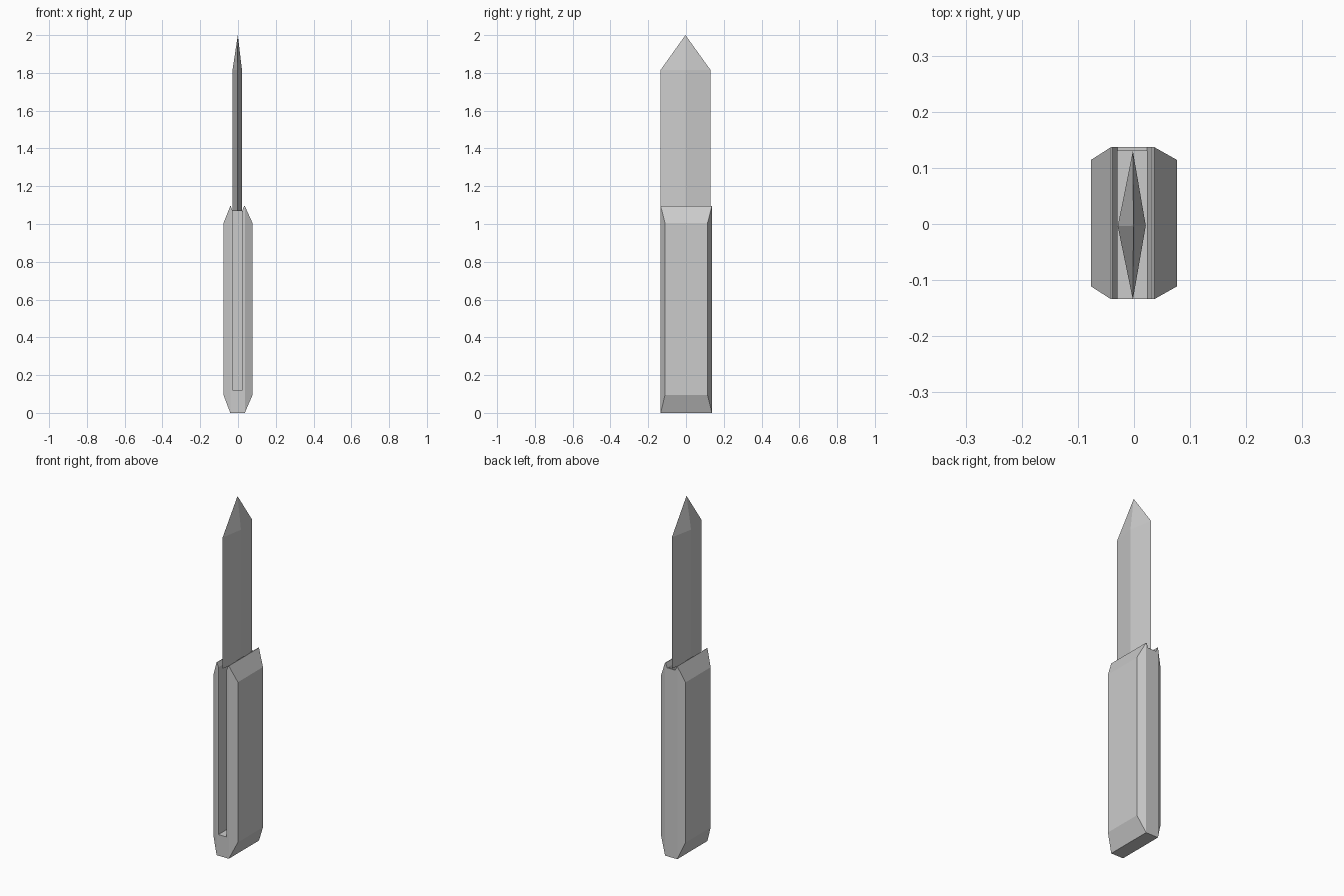
import bpy, bmesh

if "Cube" in bpy.data.objects:
    bpy.data.objects.remove(bpy.data.objects["Cube"])


def hull(name, points):
    """Convex solid around the points, with flat faces merged."""
    bm = bmesh.new()
    for p in points:
        bm.verts.new(p)
    bmesh.ops.convex_hull(bm, input=bm.verts[:])
    bmesh.ops.dissolve_limit(bm, angle_limit=0.01, verts=bm.verts[:], edges=bm.edges[:])
    bmesh.ops.recalc_face_normals(bm, faces=bm.faces[:])
    mesh = bpy.data.meshes.new(name)
    bm.to_mesh(mesh)
    bm.free()
    obj = bpy.data.objects.new(name, mesh)
    bpy.context.collection.objects.link(obj)
    return obj


def rect(x, y0, y1, z0, z1):
    return [(x, y, z) for y in (y0, y1) for z in (z0, z1)]


def cut(target, cutter):
    mod = target.modifiers.new("cut", 'BOOLEAN')
    mod.operation = 'DIFFERENCE'
    mod.solver = 'EXACT'
    mod.object = cutter
    bpy.context.view_layer.objects.active = target
    bpy.ops.object.modifier_apply(modifier=mod.name)
    bpy.data.objects.remove(cutter)


# Handle: central slab with chamfered sides
pts = []
for x, y0, y1, z0, z1 in [(-0.077, -0.111, 0.114, 0.095, 1.005),
                          (-0.041, -0.134, 0.137, 0, 1.095),
                          (0.036, -0.134, 0.137, 0, 1.095),
                          (0.077, -0.111, 0.114, 0.095, 1.005)]:
    pts += rect(x, y0, y1, z0, z1)
handle = hull("handle", pts)

# Shallow sloped groove across the top
groove = [(x, y, z) for y in (-0.3, 0.3)
          for x, z in [(-0.029, 1.07), (0.023, 1.07), (0.0336, 1.10), (-0.0402, 1.10)]]
cut(handle, hull("groove_cutter", groove))

# Deep slot, open at the front and top
cut(handle, hull("slot_cutter", rect(-0.029, -0.3, 0.13, 0.12, 1.3)
                 + rect(0.023, -0.3, 0.13, 0.12, 1.3)))

# Blade: diamond section rising to a point
diamond = [(-0.029, -0.004), (-0.002, -0.135), (0.021, -0.003), (-0.002, 0.130)]
hull("blade", [(x, y, z) for z in (1.07, 1.815) for x, y in diamond] + [(-0.001, -0.003, 2.0)])
